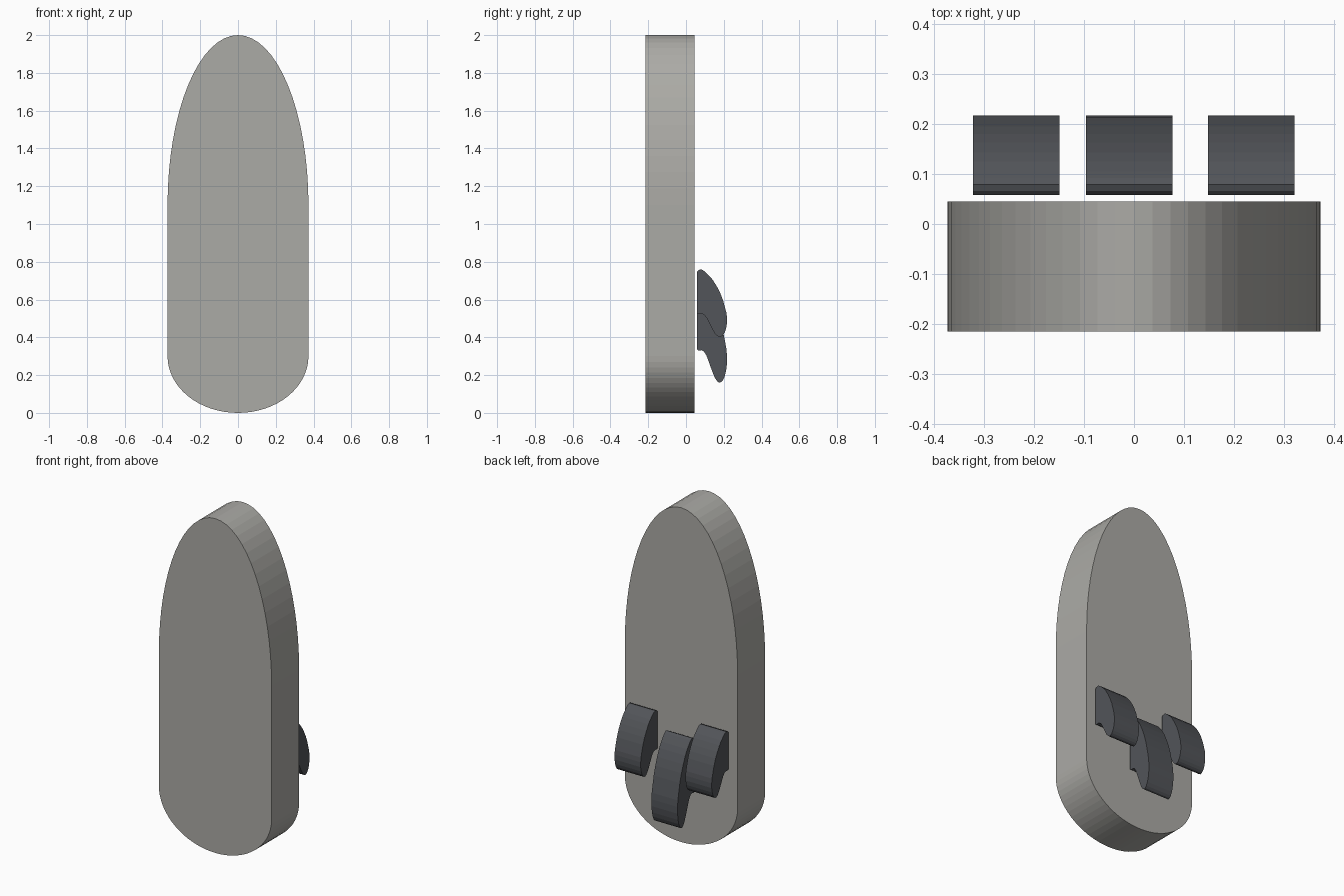
import bpy
import bmesh
from math import sin, cos, pi

if "Cube" in bpy.data.objects:
    bpy.data.objects.remove(bpy.data.objects["Cube"])


def material(name, rgb):
    mat = bpy.data.materials.new(name)
    mat.diffuse_color = (*rgb, 1)
    mat.use_nodes = True
    mat.node_tree.nodes["Principled BSDF"].inputs["Base Color"].default_value = mat.diffuse_color
    return mat


def prism(name, points, offset, mat):
    """Extrude a closed 3D outline along an offset vector."""
    bm = bmesh.new()
    face = bm.faces.new([bm.verts.new(p) for p in points])
    out = bmesh.ops.extrude_face_region(bm, geom=[face], use_keep_orig=True)
    verts = [g for g in out["geom"] if isinstance(g, bmesh.types.BMVert)]
    bmesh.ops.translate(bm, verts=verts, vec=offset)
    bmesh.ops.recalc_face_normals(bm, faces=bm.faces)
    mesh = bpy.data.meshes.new(name)
    bm.to_mesh(mesh)
    bm.free()
    mesh.materials.append(mat)
    obj = bpy.data.objects.new(name, mesh)
    bpy.context.collection.objects.link(obj)
    return obj


stone = material("stone_grey", (0.41, 0.405, 0.38))
dark = material("dark_grey", (0.085, 0.09, 0.1))

# Slab: tall half ellipse on top, short half ellipse below, straight sides
HALF_W, SEGS = 0.373, 32
outline = []
for centre, height, start in ((1.1, 0.9, 0), (0.3, 0.3, pi)):
    for i in range(SEGS + 1):
        a = start + pi * i / SEGS
        outline.append((HALF_W * cos(a), -0.215, centre + height * sin(a)))
prism("slab_body", outline, (0, 0.26, 0), stone)

# Hooks: one curved profile (y, z above the tip), the middle hook is stretched
HOOK = [(0.058, 0.346), (0.066, 0.354), (0.079, 0.358), (0.092, 0.352),
        (0.105, 0.341), (0.125, 0.322), (0.143, 0.300), (0.163, 0.268),
        (0.180, 0.235), (0.195, 0.197), (0.206, 0.158), (0.214, 0.128),
        (0.217, 0.101), (0.217, 0.072), (0.212, 0.044), (0.205, 0.024),
        (0.196, 0.010), (0.186, 0.002), (0.175, 0.000), (0.164, 0.006),
        (0.153, 0.018), (0.138, 0.044), (0.120, 0.080), (0.108, 0.103),
        (0.095, 0.118), (0.082, 0.123), (0.068, 0.121), (0.058, 0.126)]
for name, x, tip, stretch in (("hook_left", -0.322, 0.402, 1.0),
                              ("hook_middle", -0.096, 0.16, 1.4),
                              ("hook_right", 0.148, 0.402, 1.0)):
    prism(name, [(x, y, tip + z * stretch) for y, z in HOOK],
          (0.173, 0, 0), dark)
